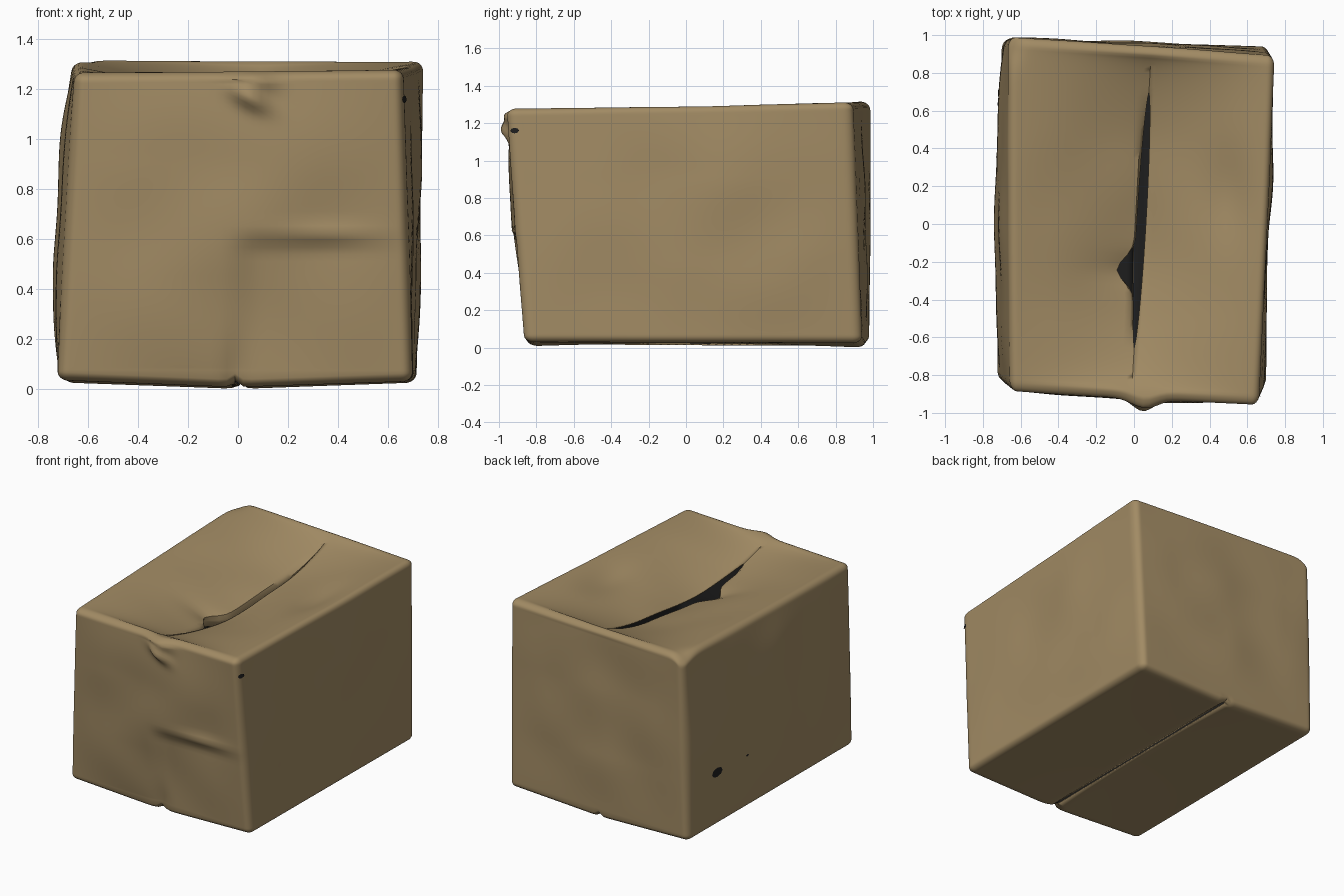
import bpy, bmesh, math
from mathutils import Vector, noise

cube = bpy.data.objects.get("Cube")
if cube:
    bpy.data.objects.remove(cube, do_unlink=True)


def material(name, rgb):
    m = bpy.data.materials.new(name)
    m.use_nodes = True
    m.diffuse_color = (*rgb, 1)
    m.node_tree.nodes["Principled BSDF"].inputs["Base Color"].default_value = (*rgb, 1)
    return m


CARD = material("brown_cardboard", (0.358, 0.257, 0.127))
DARK = material("dark_interior", (0.013, 0.013, 0.013))

# Outer corners, keyed by side (x, y, z)
CORNERS = {
    (-1, -1, -1): (-0.725, -0.83, 0.035), (1, -1, -1): (0.70, -0.865, 0.03),
    (-1, 1, -1): (-0.70, 0.98, 0.025), (1, 1, -1): (0.715, 0.94, 0.025),
    (-1, -1, 1): (-0.655, -0.885, 1.266), (1, -1, 1): (0.66, -0.96, 1.278),
    (-1, 1, 1): (-0.665, 0.99, 1.318), (1, 1, 1): (0.745, 0.89, 1.312),
}


def bump(a, centre, width):
    return math.exp(-((a - centre) / width) ** 2)


def place(p):
    """Round the unit cube, fit it to the corners, then dent the walls."""
    q = Vector([max(-0.94, min(0.94, c)) for c in p])
    d = p - q
    u, v, w = q + d.normalized() * 0.06 if d.length > 0 else p
    pos = Vector()
    for (a, b, c), corner in CORNERS.items():
        pos += Vector(corner) * ((1 + a * u) * (1 + b * v) * (1 + c * w) / 8)
    fu, fv, fw = 1 - u * u, 1 - v * v, 1 - w * w
    n = noise.noise(pos * 2.2) * 0.03
    if abs(u) > 0.94:                                   # side walls
        pos.x += u * fv * fw * (n + (0.045 if u < 0 else 0.015))
    if abs(v) > 0.94:                                   # front and back walls
        pos.y += v * fu * fw * (n + (0.035 if v < 0 else 0.012))
    if v < -0.94:                                       # crease and tear in front
        x, z = pos.x, pos.z
        across = max(0, min(1, x / 0.12 + 0.4)) * fu
        pos.y += 0.03 * across * max(0, min(1, (0.63 - z) / 0.08)) * fw
        pos.y -= 0.018 * bump(z, 0.62, 0.035) * bump(x, 0.36, 0.18)
        pos.y += 0.02 * bump(x, 0, 0.05) * bump(z, 0.05, 0.15)
        slant = z - 1.17 + 0.45 * (x - 0.03)
        pos.y -= 0.05 * bump(slant, 0, 0.04) * bump(x, 0.05, 0.07)
        pos.y -= 0.045 * bump(x, 0.07, 0.08) * bump(z, 1.24, 0.06)
    if w > 0.94:                                        # sagging lid
        inner = max(0, 1 - (v / 0.95) ** 2)
        pos.x += (0.018 + 0.035 * v) * (1 - abs(u))
        pos.z -= 0.19 * (1 - abs(u)) ** 1.25 * inner ** 0.7
        pos.z += n * fu * fv * 0.8
        pos.z -= 0.03 * bump(pos.x, 0.5, 0.12) * bump(pos.y, 0.15, 0.25)
    if w < -0.94:                                       # drooping base flaps
        pos.z -= 0.028 * (1 - abs(u)) * (0.3 + 0.7 * v * v)
        pos.z += 0.025 * bump(u, 0, 0.03) * v * v
    # Crushed rear corner of the lid
    pos.z -= 0.045 * bump(u, -1, 0.08) * bump(v, 1, 0.12) * max(0, w)
    return pos


def finish(ob, angle):
    bpy.context.view_layer.objects.active = ob
    bpy.ops.object.select_all(action='DESELECT')
    ob.select_set(True)
    bpy.ops.object.shade_smooth_by_angle(angle=math.radians(angle))


def new_object(name, bm, *mats):
    me = bpy.data.meshes.new(name)
    bm.to_mesh(me)
    bm.free()
    for m in mats:
        me.materials.append(m)
    ob = bpy.data.objects.new(name, me)
    bpy.context.collection.objects.link(ob)
    return ob


# Box shell: dense cube with rows gathered towards its edges
bm = bmesh.new()
bmesh.ops.create_cube(bm, size=2)
bmesh.ops.subdivide_edges(bm, edges=bm.edges[:], cuts=67, use_grid_fill=True)
for vert in bm.verts:
    vert.co = Vector([math.sin(c * math.pi / 2) for c in vert.co])


def seam_edges(side, limit):
    return [e for e in bm.edges
            if all(abs(v.co.x) < 1e-4 and v.co.z * side > 0.999
                   and abs(v.co.y) < limit for v in e.verts)]


lid_seam, base_seam = seam_edges(1, 0.9), seam_edges(-1, 0.97)
bmesh.ops.split_edges(bm, edges=lid_seam + base_seam)

# Split verts know their flap by the faces they still touch
flap = {}
for vert in bm.verts:
    if vert.is_boundary:
        sides = {f.calc_center_median().x > 0 for f in vert.link_faces}
        if len(sides) == 1:
            flap[vert] = (1 if sides.pop() else -1, 1 if vert.co.z > 0 else -1)
for vert in bm.verts:
    u, v, w = vert.co
    side, level = flap.get(vert, (0, 0))
    vert.co = place(vert.co)
    y = vert.co.y
    if w > 0.999 and (u < -1e-4 or (side, level) == (-1, 1)):   # bite out of the flap
        vert.co.x -= 0.1 * bump(y, -0.24, 0.08) * (1 - abs(u)) ** 4
    if level > 0:                                       # open slit in the lid
        gap = max(0, 1 - ((y - 0.02) / 0.67) ** 2) ** 0.6
        vert.co.x += side * 0.024 * gap
        vert.co.z += 0.012 * gap if side > 0 else -0.022 * gap
    elif level < 0:                                     # uneven base flaps
        vert.co.z += 0.008 * side

# Turned-down lip on the lid's torn flap
lip = [e for e in bm.edges if e.is_boundary and all(flap.get(v) == (-1, 1) for v in e.verts)]
out = bmesh.ops.extrude_edge_only(bm, edges=lip)
for vert in out["geom"]:
    if isinstance(vert, bmesh.types.BMVert):
        vert.co += Vector((-0.004, 0, -0.045 * max(0.1, 1 - vert.co.y ** 2)))
bmesh.ops.recalc_face_normals(bm, faces=bm.faces[:])
box = new_object("box_shell", bm, CARD, DARK)
wall = box.modifiers.new("thickness", 'SOLIDIFY')
wall.thickness, wall.offset = 0.008, -1
wall.material_offset = 1
finish(box, 50)


def puncture(name, start, aim, radius):
    """A thin dark patch laid on the box where a ray meets it."""
    _, spot, normal, _ = box.ray_cast(Vector(start), Vector(aim))
    bm = bmesh.new()
    bmesh.ops.create_circle(bm, cap_ends=True, segments=8, radius=radius)
    for vert in bm.verts:
        vert.co.y *= 0.6
    hole = new_object(name, bm, DARK)
    hole.location = spot + normal * 0.004
    hole.rotation_euler = normal.to_track_quat('Z', 'Y').to_euler()


puncture("side_puncture", (-2, 0.68, 0.41), (1, 0, 0), 0.055)
puncture("side_pinhole", (-2, 0.36, 0.41), (1, 0, 0), 0.014)
puncture("corner_puncture", (2, -0.915, 1.16), (-1, 0, 0), 0.025)
